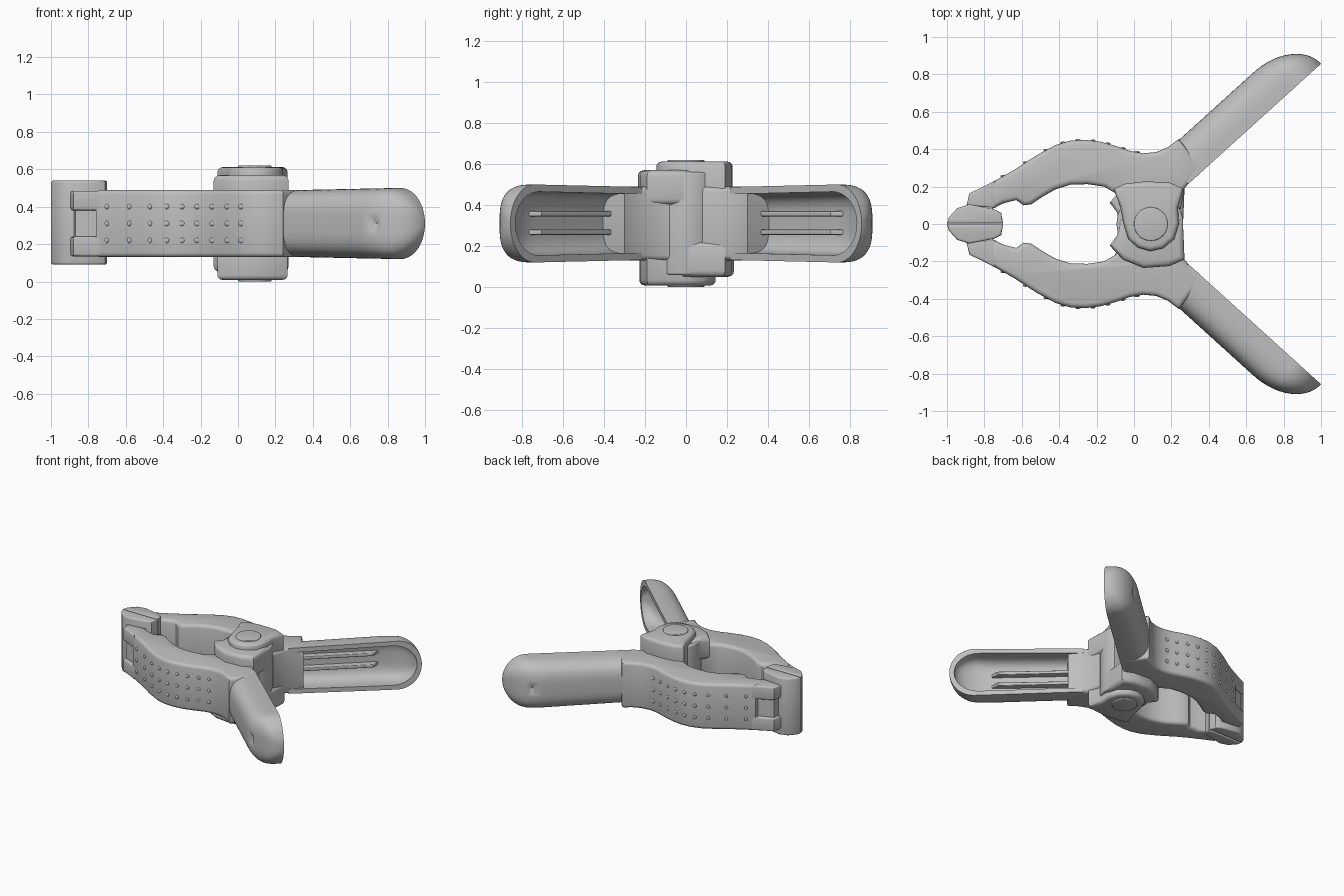
import bpy, bmesh, math
from mathutils import Vector

if "Cube" in bpy.data.objects:
    bpy.data.objects.remove(bpy.data.objects["Cube"], do_unlink=True)

GREY = (0.52, 0.52, 0.52, 1.0)
grey = bpy.data.materials.new("plain grey")
grey.use_nodes = True
grey.diffuse_color = GREY
grey.node_tree.nodes["Principled BSDF"].inputs["Base Color"].default_value = GREY

ZC = 0.31  # height of the clamp's middle plane


def finish(bm, name):
    bmesh.ops.recalc_face_normals(bm, faces=bm.faces[:])
    me = bpy.data.meshes.new(name)
    bm.to_mesh(me)
    bm.free()
    me.materials.append(grey)
    me.shade_smooth()
    me.set_sharp_from_angle(angle=math.radians(40))
    ob = bpy.data.objects.new(name, me)
    bpy.context.collection.objects.link(ob)
    return ob


def plate(name, pts, z0, z1, bevel=0.02, sy=1, flip=False):
    """Extrude a plan outline between two heights and round its rims."""
    if flip:
        z0, z1 = 2 * ZC - z1, 2 * ZC - z0
    bm = bmesh.new()
    low = bm.faces.new([bm.verts.new((x, y * sy, z0)) for x, y in pts])
    ext = bmesh.ops.extrude_face_region(bm, geom=[low], use_keep_orig=True)
    for v in ext["geom"]:
        if isinstance(v, bmesh.types.BMVert):
            v.co.z = z1
    rims = [e for e in bm.edges if abs(e.verts[0].co.z - e.verts[1].co.z) < 1e-5]
    if bevel:
        bmesh.ops.recalc_face_normals(bm, faces=bm.faces[:])
        bmesh.ops.bevel(bm, geom=rims, offset=bevel, segments=3, profile=0.5,
                        affect='EDGES', clamp_overlap=True)
    return finish(bm, name)


def circle(cx, cy, r, n=32):
    return [(cx + r * math.cos(2 * math.pi * i / n),
             cy + r * math.sin(2 * math.pi * i / n)) for i in range(n)]


# Handle frame: T runs along the handle, N points to its outer side
T, N = Vector((0.74, 0.67)).normalized(), Vector((-0.67, 0.74)).normalized()
RIM, S0, S1 = -0.036, 0.36, 1.316


def along(s, d):
    p = T * s + N * (RIM + d)
    return p.x, p.y


def taper(s, end, r):
    return math.sqrt(max(0.0, 1 - (max(0.0, s - end + r) / r) ** 2))


def handle(name, sy):
    """Hollow spoon-shaped grip, open towards the other handle."""
    bm = bmesh.new()
    rows, cols = 56, 40
    grid = []
    for i in range(rows + 1):
        u = math.sin(i / rows * math.pi / 2)
        ring = []
        for inner in (0, 1):
            end = S1 - 0.035 * inner
            s = S0 + (end - S0) * u
            w = (0.178 + 0.015 * u - 0.035 * inner) * taper(s, end, 0.18)
            d = (0.208 - 0.06 * inner) * taper(s, end, 0.296)
            for j in range(cols + 1):
                a = math.pi * (j if not inner else cols - j) / cols
                c, q = math.cos(a), max(0.0, math.sin(a))
                z = w * math.copysign(abs(c) ** 0.6, c)
                depth = d * q ** 0.6
                # small round dimple near the end of the grip
                if not inner:
                    r = math.hypot(s - 1.12, z)
                    if r < 0.035 and q > 0.5:
                        depth -= 0.025 * (1 - (r / 0.035) ** 2)
                x, y = along(s, depth)
                ring.append(bm.verts.new((x, y * sy, ZC + z)))
        grid.append(ring)
    n = len(grid[0])
    for a, b in zip(grid, grid[1:]):
        for j in range(n):
            k = (j + 1) % n
            bm.faces.new((a[j], a[k], b[k], b[j]))
    # join the outer and inner tips
    last = grid[-1]
    bm.faces.new(last)
    bmesh.ops.remove_doubles(bm, verts=bm.verts[:], dist=1e-4)
    return finish(bm, name)


arm_outer = [(-0.76, 0.222), (-0.64, 0.29), (-0.52, 0.368), (-0.42, 0.422),
             (-0.34, 0.446), (-0.26, 0.45), (-0.18, 0.44), (-0.10, 0.418),
             (-0.02, 0.39), (0.05, 0.378), (0.12, 0.385), (0.18, 0.41), (0.24, 0.455)]
arm_inner = [(0.36, 0.30), (0.27, 0.19), (0.25, 0.08), (-0.07, 0.08), (-0.10, 0.165),
             (-0.16, 0.20), (-0.25, 0.213), (-0.34, 0.21), (-0.42, 0.185),
             (-0.49, 0.145), (-0.55, 0.105), (-0.59, 0.10), (-0.63, 0.128),
             (-0.70, 0.11), (-0.76, 0.08)]
prong = [(-0.895, 0.10), (-0.88, 0.165), (-0.82, 0.192), (-0.74, 0.234), (-0.74, 0.085)]
tongue = [(-0.88, 0.09), (-0.87, 0.15), (-0.74, 0.20), (-0.74, 0.09)]
pad = [(-1.0, 0.003), (-0.99, 0.035), (-0.945, 0.085), (-0.88, 0.105),
       (-0.75, 0.08), (-0.71, 0.06), (-0.70, 0.003)]

for side, sy in (("left", 1), ("right", -1)):  # back and front halves of the clamp
    half = "back" if sy > 0 else "front"
    # Curved jaw arm with a forked tip that holds a swivelling pad
    plate(half + "_jaw_arm", arm_outer + arm_inner, 0.13, 0.49, 0.025, sy)
    for k, flip in (("lower", False), ("upper", True)):
        plate(f"{half}_{k}_prong", prong, 0.135, 0.24, 0.012, sy, flip)
    plate(half + "_pad_tongue", tongue, 0.22, 0.40, 0, sy)
    plate(half + "_jaw_pad", pad, 0.09, 0.54, 0.012, sy)
    handle(half + "_handle", sy)
    # Stiffening ribs inside the handle
    rib = [along(0.42, 0.10), along(0.98, 0.10), along(1.03, 0.16), along(0.42, 0.16)]
    for k, z in (("lower", 0.255), ("upper", 0.345)):
        plate(f"{half}_{k}_handle_rib", rib, z, z + 0.025, 0.006, sy)
    # Rows of low studs on the outer face of the jaw
    bm = bmesh.new()
    for a, b in zip(arm_outer[:9], arm_outer[1:10]):
        mid = ((a[0] + b[0]) / 2, (a[1] + b[1]) / 2 * sy)
        for z in (0.22, ZC, 0.40):
            made = bmesh.ops.create_uvsphere(bm, u_segments=10, v_segments=6, radius=0.014)
            for v in made["verts"]:
                v.co = Vector((mid[0] + v.co.x, mid[1] + v.co.y * 0.5, z + v.co.z))
    finish(bm, half + "_grip_studs")

# Pivot barrel with the two arms' overlapping lugs above and below
plate("pivot_barrel", circle(0.085, 0, 0.178, 48), 0.06, 0.56, 0.01)
top_lug = [(-0.11, 0.185), (-0.05, 0.215), (0.06, 0.228), (0.19, 0.222), (0.265, 0.19),
           (0.235, 0.09), (0.24, 0.0), (0.215, -0.08), (0.155, -0.13), (0.085, -0.145),
           (0.02, -0.125), (-0.03, -0.08), (-0.055, 0.0), (-0.075, 0.10)]
under_lug = [(-0.13, -0.115), (-0.06, -0.19), (0.05, -0.235), (0.19, -0.225),
             (0.27, -0.19), (0.265, -0.06), (0.26, 0.03), (-0.08, 0.03), (-0.09, -0.06)]
for level, sy, flip in (("upper", 1, False), ("lower", -1, True)):
    plate(level + "_outer_lug", top_lug, 0.40, 0.612, 0.025, sy, flip)
    plate(level + "_inner_lug", under_lug, 0.40, 0.57, 0.03, sy, flip)
    plate(level + "_rivet", circle(0.09, 0, 0.09), 0.60, 0.62, 0.006, sy, flip)
